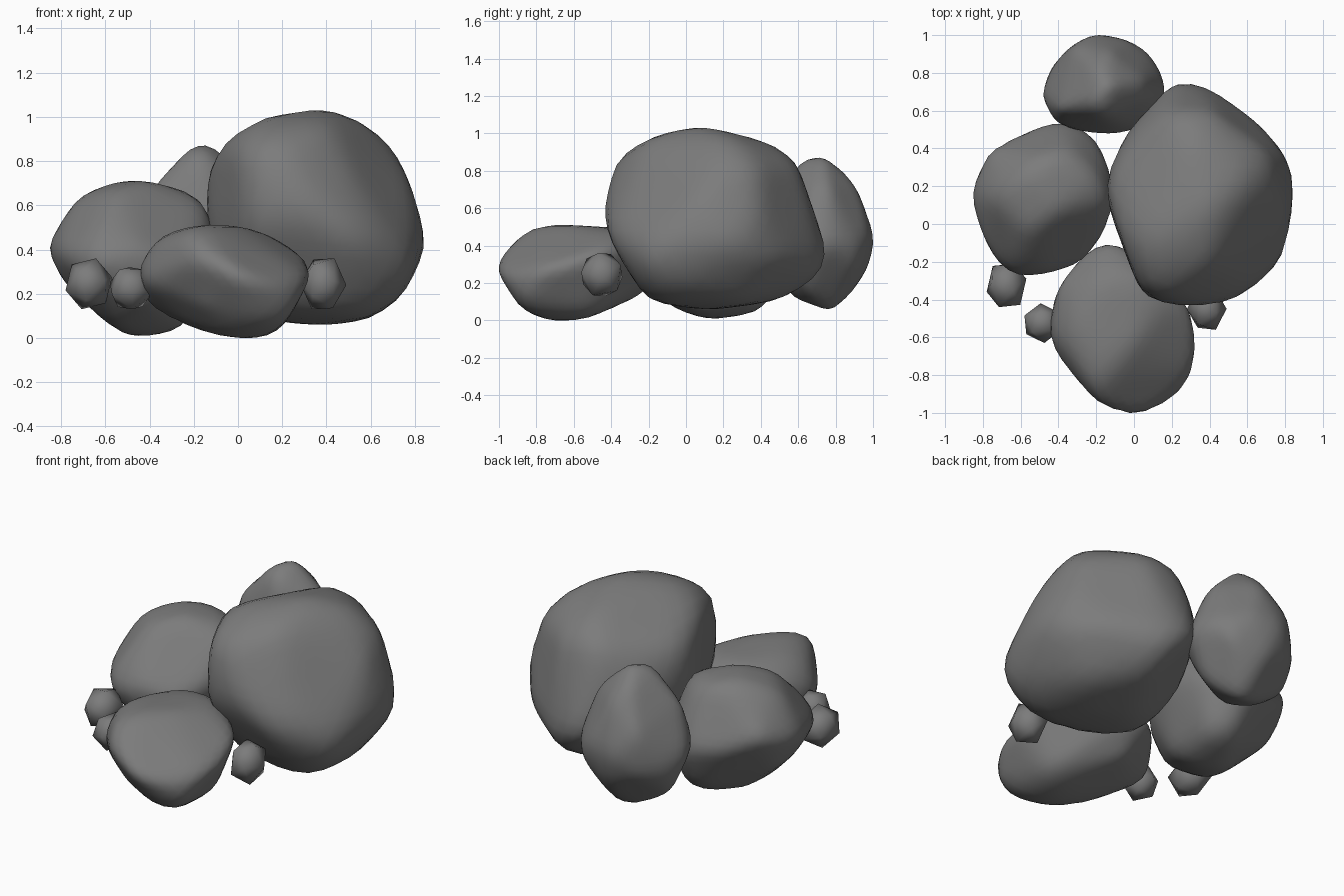
import bpy
import bmesh
from mathutils import Vector, Euler
from mathutils.bvhtree import BVHTree

default_cube = bpy.data.objects.get("Cube")
if default_cube:
    bpy.data.objects.remove(default_cube, do_unlink=True)

# Single stone colour
stone_grey = bpy.data.materials.new("stone grey")
stone_grey.use_nodes = True
stone_colour = (.2, .2, .2, 1)
stone_grey.diffuse_color = stone_colour
stone_grey.node_tree.nodes["Principled BSDF"].inputs["Base Color"].default_value = stone_colour


def bounds(points):
    """Return the lowest and highest corner of a set of points."""
    low = Vector([min(p[axis] for p in points) for axis in range(3)])
    high = Vector([max(p[axis] for p in points) for axis in range(3)])
    return low, high


def fit_to_box(bm, low, high):
    """Size one stone so that it fills its own box exactly."""
    now_low, now_high = bounds([v.co for v in bm.verts])
    for vert in bm.verts:
        for axis in range(3):
            share = (vert.co[axis] - now_low[axis]) / (now_high[axis] - now_low[axis])
            vert.co[axis] = low[axis] + share * (high[axis] - low[axis])


def finish(name, bm):
    """Turn the working mesh into a smooth shaded stone object."""
    bmesh.ops.recalc_face_normals(bm, faces=bm.faces)
    for face in bm.faces:
        face.smooth = True
    mesh = bpy.data.meshes.new(name)
    bm.to_mesh(mesh)
    bm.free()
    mesh.materials.append(stone_grey)
    stone = bpy.data.objects.new(name, mesh)
    bpy.context.scene.collection.objects.link(stone)
    return stone


def boulder(name, corners):
    """Wrap a sphere onto the hull of a few corners, then wear its edges down."""
    hull = bmesh.new()
    for corner in corners:
        hull.verts.new(corner)
    bmesh.ops.convex_hull(hull, input=hull.verts)
    hull.normal_update()
    tree = BVHTree.FromBMesh(hull)
    hull.free()

    low, high = bounds(corners)
    centre = (low + high) / 2
    size = high - low
    bm = bmesh.new()
    bmesh.ops.create_icosphere(bm, subdivisions=4, radius=1)
    for vert in bm.verts:
        outward = (vert.co * size).normalized()
        # Shoot inward from outside so the outer skin is always met first
        hit = tree.ray_cast(centre + outward * 3, -outward)[0]
        vert.co = hit if hit else centre + vert.co * size / 2
    for _ in range(2):
        bmesh.ops.smooth_vert(bm, verts=bm.verts, factor=.5,
                              use_axis_x=True, use_axis_y=True, use_axis_z=True)
    fit_to_box(bm, low, high)
    return finish(name, bm)


def pebble(name, low, high, turn):
    """A small twenty-sided stone, turned and fitted to its box."""
    bm = bmesh.new()
    bmesh.ops.create_icosphere(bm, subdivisions=1, radius=1)
    bmesh.ops.rotate(bm, verts=bm.verts, matrix=Euler(turn).to_matrix())
    fit_to_box(bm, low, high)
    return finish(name, bm)


# Largest stone: crown and shoulders, waist, underside
boulder("large_boulder", [
    (.4, .08, 1.03), (.12, -.08, 1), (.1, -.2, .95), (.4, -.2, .95), (.3, .45, .94),
    (.57, .2, .97), (.56, .3, .94), (.05, -.34, .83), (.2, -.36, .86), (-.07, -.02, .88),
    (.2, .57, .84), (.4, .57, .83), (.7, .36, .81), (.69, .2, .85), (-.13, .2, .79),

    (.78, .1, .66), (.77, .37, .58), (.4, .63, .64), (.15, .63, .62), (-.14, .25, .64),
    (0, .47, .67), (-.03, .48, .53), (-.13, .1, .52), (.84, .24, .41), (.83, .07, .42),
    (.78, -.18, .37), (.66, -.3, .45), (.52, -.41, .45), (.3, -.43, .6), (.05, -.37, .68),
    (.05, -.37, .5), (.2, .74, .35), (.28, .74, .32), (.41, .7, .3), (.62, .55, .33),
    (.77, .37, .33),

    (.35, .7, .23), (.6, .3, .09), (.4, .1, .06), (.2, .2, .07), (.35, .56, .12),
    (.74, 0, .19), (.72, -.19, .22), (.58, -.18, .1), (.38, -.2, .11), (.18, -.15, .11),
    (-.02, -.05, .13), (-.03, .08, .13), (-.08, .26, .29)])

# Stone on the side: crown, waist, underside
boulder("side_boulder", [
    (-.53, .25, .71), (-.4, .07, .71), (-.5, .32, .7), (-.4, .35, .68), (-.66, .2, .67),
    (-.73, .13, .62), (-.55, -.04, .67), (-.22, .25, .66), (-.16, .12, .62), (-.34, .37, .64),

    (-.85, .14, .41), (-.82, .25, .42), (-.75, .38, .45), (-.6, .46, .38), (-.4, .53, .35),
    (-.3, .51, .33), (-.2, .43, .35), (-.11, .12, .45), (-.14, .3, .42), (-.62, -.18, .5),
    (-.6, -.27, .36), (-.45, -.25, .4), (-.28, -.2, .35), (-.69, -.22, .38),
    (-.78, -.1, .38), (-.18, -.08, .4),

    (-.66, -.2, .25), (-.4, -.2, .16), (-.74, .23, .23), (-.61, .04, .09), (-.5, .18, .01),
    (-.38, .1, .01), (-.54, -.03, .05), (-.38, .39, .04), (-.25, .35, .06),
    (-.34, .45, .11), (-.25, .05, .05), (-.78, .1, .27)])

# Low stone at the front: crown, waist, underside
boulder("front_boulder", [
    (-.15, -.77, .51), (0, -.62, .5), (-.3, -.53, .48), (-.37, -.62, .43), (-.2, -.87, .47),
    (.12, -.45, .47), (.12, -.32, .43), (-.16, -.3, .48), (0, -.3, .48),

    (0, -1, .28), (-.1, -.97, .33), (-.2, -.92, .35), (.13, -.94, .24), (.3, -.77, .27),
    (.32, -.63, .3), (.28, -.44, .37), (-.38, -.7, .3), (-.44, -.58, .32),
    (-.42, -.65, .25), (-.38, -.34, .37), (-.22, -.14, .3), (-.12, -.11, .3),
    (-.04, -.16, .3),

    (.1, -.55, 0), (.1, -.75, .01), (-.04, -.74, 0), (.18, -.5, .04), (.18, -.85, .06),
    (.24, -.85, .14), (.05, -.87, .07), (-.18, -.64, .03), (-.33, -.46, .1),
    (-.41, -.4, .16), (-.32, -.75, .22), (-.15, -.83, .14), (-.12, -.27, .13)])

# Peaked stone at the back: ridge, waist, underside
boulder("back_boulder", [
    (-.19, .68, .87), (-.12, .73, .87), (-.16, .58, .83), (-.23, .65, .85), (-.2, .82, .81),
    (-.38, .61, .68), (.04, .67, .69), (.03, .76, .72), (-.14, .9, .72),

    (-.21, 1, .44), (-.04, .97, .45), (-.31, .93, .57), (.06, .9, .42), (.13, .8, .42),
    (.16, .7, .4), (.1, .58, .42), (.03, .51, .38), (-.1, .48, .4), (-.25, .49, .4),
    (-.41, .53, .42), (-.48, .68, .42), (-.43, .82, .37), (-.34, .92, .34),

    (-.15, .96, .27), (.04, .9, .32), (-.41, .75, .19), (-.22, .77, .08), (-.1, .77, .06),
    (-.3, .65, .13), (-.12, .88, .15), (.03, .65, .17), (-.18, .55, .14)])

# Loose pebbles around the front
pebble("outer_pebble", (-.78, -.44, .13), (-.57, -.21, .36), (.3, .2, .4))
pebble("middle_pebble", (-.58, -.63, .13), (-.39, -.42, .32), (.7, .1, .9))
pebble("inner_pebble", (.28, -.56, .13), (.49, -.34, .36), (.2, .5, .1))
